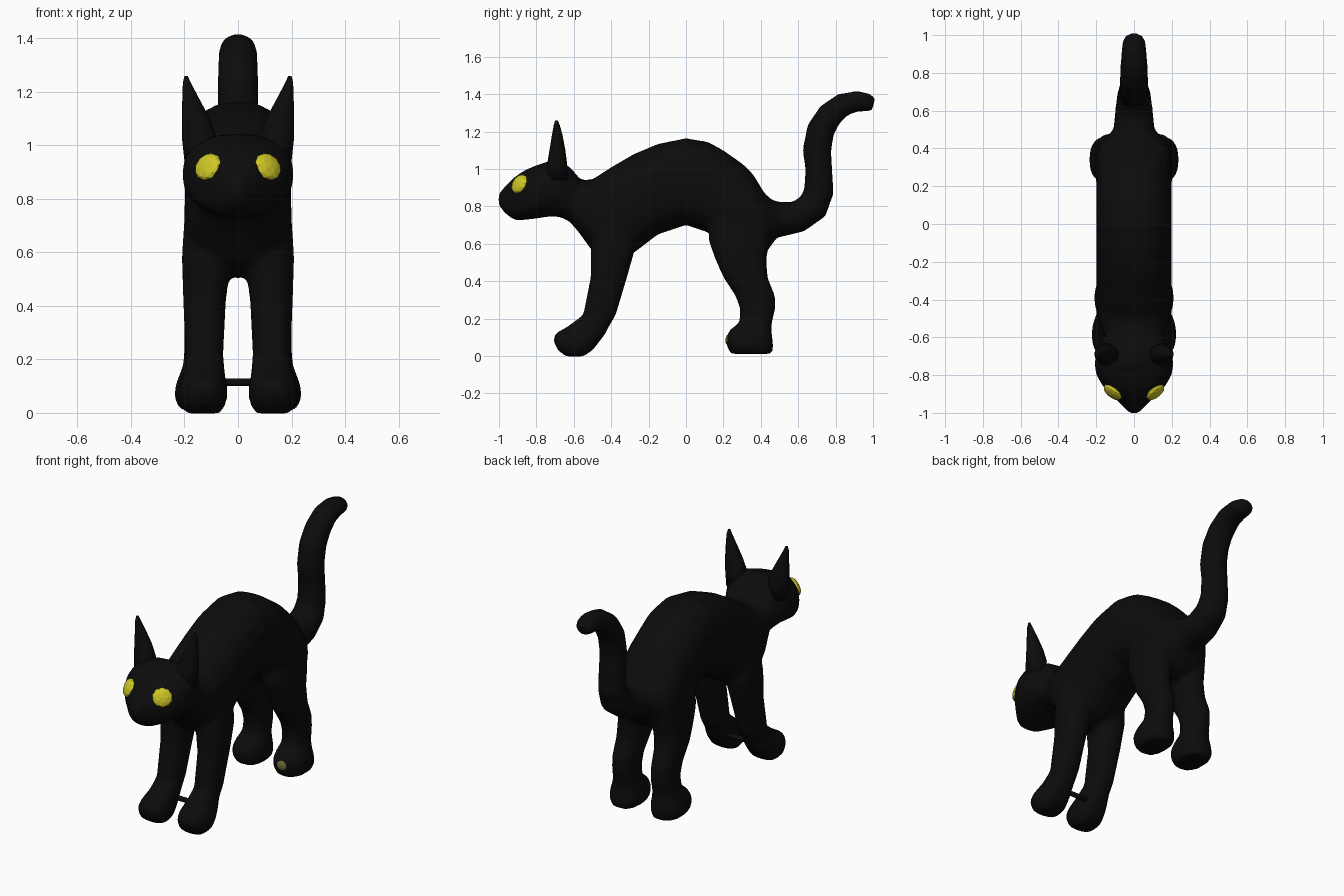
import bpy, bmesh, math
from mathutils import Vector, Matrix

if "Cube" in bpy.data.objects:
    bpy.data.objects.remove(bpy.data.objects["Cube"])


def material(name, rgb):
    m = bpy.data.materials.new(name)
    m.diffuse_color = (*rgb, 1)
    m.use_nodes = True
    m.node_tree.nodes["Principled BSDF"].inputs["Base Color"].default_value = m.diffuse_color
    return m


BLACK = material("black fur", (0.0035, 0.0035, 0.0035))
YELLOW = material("yellow eye", (0.62, 0.57, 0.02))
OLIVE = material("dull yellow", (0.15, 0.13, 0.04))


def loft(bm, rings, n=20, power=2.4):
    """Skin closed rings given as (centre, side vector, up vector)."""
    loops = []
    for c, u, v in rings:
        loop = []
        for i in range(n):
            a = 2 * math.pi * i / n
            ca, sa = math.cos(a), math.sin(a)
            p = (c + u * math.copysign(abs(ca) ** (2 / power), ca)
                 + v * math.copysign(abs(sa) ** (2 / power), sa))
            loop.append(bm.verts.new(p))
        loops.append(loop)
    for a, b in zip(loops, loops[1:]):
        for i in range(n):
            j = (i + 1) % n
            bm.faces.new((a[i], a[j], b[j], b[i]))
    bm.faces.new(loops[0][::-1])
    bm.faces.new(loops[-1])


def lengthwise(rows):
    """Rows of (y, bottom, top, half width)."""
    return [(Vector((0, y, (b + t) / 2)), Vector((w, 0, 0)), Vector((0, 0, (t - b) / 2)))
            for y, b, t, w in rows]


def upright(rows, s):
    """Rows of (z, front, back, inner x, outer x), mirrored by s."""
    return [(Vector((s * (i + o) / 2, (f + k) / 2, z)), Vector(((o - i) / 2, 0, 0)),
             Vector((0, (k - f) / 2, 0))) for z, f, k, i, o in rows]


def along(rows):
    """Path rows of (y, z, thickness, half width), rings square to the path."""
    out = []
    for k, (y, z, r, w) in enumerate(rows):
        a, b = rows[max(k - 1, 0)], rows[min(k + 1, len(rows) - 1)]
        t = Vector((0, b[0] - a[0], b[1] - a[1])).normalized()
        out.append((Vector((0, y, z)), Vector((w, 0, 0)), Vector((0, -t.z, t.y)) * r))
    return out


def finish(bm, name, mat, smooth=True):
    bmesh.ops.recalc_face_normals(bm, faces=bm.faces)
    me = bpy.data.meshes.new(name)
    for f in bm.faces:
        f.smooth = smooth
    bm.to_mesh(me)
    bm.free()
    me.materials.append(mat)
    ob = bpy.data.objects.new(name, me)
    bpy.context.collection.objects.link(ob)
    return ob


TORSO = [(-.66, .76, .96, .13), (-.58, .67, .94, .16), (-.5, .56, .945, .19),
         (-.4, .50, 1.01, .2), (-.28, .55, 1.08, .2), (-.15, .65, 1.135, .2),
         (0, .70, 1.165, .2), (.12, .66, 1.145, .2), (.2, .58, 1.10, .2),
         (.3, .52, 1.03, .2), (.36, .51, .97, .2), (.42, .54, .87, .18), (.49, .64, .81, .12)]
HEAD = [(-1.003, .81, .865, .02), (-.97, .765, .905, .055), (-.92, .728, .955, .105),
        (-.86, .728, .995, .165), (-.8, .735, 1.02, .2), (-.74, .745, 1.04, .21),
        (-.68, .745, 1.045, .2), (-.62, .72, 1.01, .17), (-.56, .68, .94, .14)]
TAIL = [(.40, .74, .11, .13), (.5, .73, .095, .11), (.6, .745, .085, .1), (.68, .80, .085, .09),
        (.71, .88, .08, .08), (.71, 1.0, .072, .077), (.70, 1.1, .077, .077),
        (.72, 1.21, .075, .077), (.77, 1.29, .07, .075), (.84, 1.345, .062, .072),
        (.92, 1.363, .055, .067), (.97, 1.355, .05, .06), (1.003, 1.346, .035, .04)]
FRONT_LEG = [(-.002, -.64, -.55, .07, .19), (.03, -.685, -.5, .045, .22),
             (.08, -.71, -.46, .04, .225), (.12, -.70, -.43, .045, .215),
             (.16, -.63, -.41, .05, .2), (.22, -.55, -.375, .055, .197),
             (.42, -.51, -.315, .045, .205), (.58, -.51, -.27, .025, .21),
             (.75, -.48, -.28, .02, .2)]
HIND_LEG = [(.012, .24, .46, .06, .215), (.05, .218, .467, .04, .237), (.1, .213, .462, .04, .235),
            (.14, .235, .457, .05, .22), (.18, .285, .46, .06, .205), (.25, .29, .477, .06, .2),
            (.32, .265, .477, .06, .2), (.42, .2, .437, .05, .205), (.52, .155, .43, .035, .205),
            (.62, .12, .45, .02, .205), (.75, .12, .45, .02, .195)]

# Body: torso, head, tail and legs fused into one soft skin
bm = bmesh.new()
loft(bm, lengthwise(TORSO))
loft(bm, lengthwise(HEAD))
loft(bm, along(TAIL), power=2)
for s in (1, -1):
    loft(bm, upright(FRONT_LEG, s))
    loft(bm, upright(HIND_LEG, s))
body = finish(bm, "cat_body", BLACK)
fuse = body.modifiers.new("fuse", 'REMESH')
fuse.mode = 'VOXEL'
fuse.voxel_size = 0.014
fuse.use_smooth_shade = True
soft = body.modifiers.new("soften", 'SMOOTH')
soft.factor = 0.5
soft.iterations = 5


def blob(name, mat, place, facing, size):
    """Flattened low-poly ball whose thin axis points along facing."""
    bm = bmesh.new()
    bmesh.ops.create_icosphere(bm, subdivisions=2, radius=1)
    rot = Vector(facing).to_track_quat('Z', 'Y').to_matrix().to_4x4()
    bm.transform(Matrix.Translation(place) @ rot @ Matrix.Diagonal((*size, 1)))
    return finish(bm, name, mat, False)


for s, side in ((1, "right"), (-1, "left")):
    # Tall pointed ears
    bm = bmesh.new()
    rows = [(.94, -.76, -.63, .09, .2), (1.03, -.742, -.636, .08, .21), (1.1, -.73, -.645, .105, .21),
            (1.18, -.717, -.66, .148, .208), (1.235, -.707, -.675, .177, .206),
            (1.26, -.7, -.685, .188, .2)]
    loft(bm, upright(rows, s), n=16, power=2)
    finish(bm, "ear_" + side, BLACK)
    # Eyes
    blob("eye_" + side, YELLOW, (s * .112, -.89, .92), (s * .55, -.7, .4), (.058, .055, .024))

# Thin bridge joining the front paws
bm = bmesh.new()
bmesh.ops.create_cone(bm, cap_ends=True, segments=10, radius1=.015, radius2=.015, depth=.16)
bm.transform(Matrix.Translation((0, -.5, .115)) @ Matrix.Rotation(math.pi / 2, 4, 'Y'))
finish(bm, "paw_bridge", BLACK)

# Worn spot on one hind paw
blob("paw_spot", OLIVE, (.14, .225, .09), (0, -1, .2), (.035, .03, .014))
